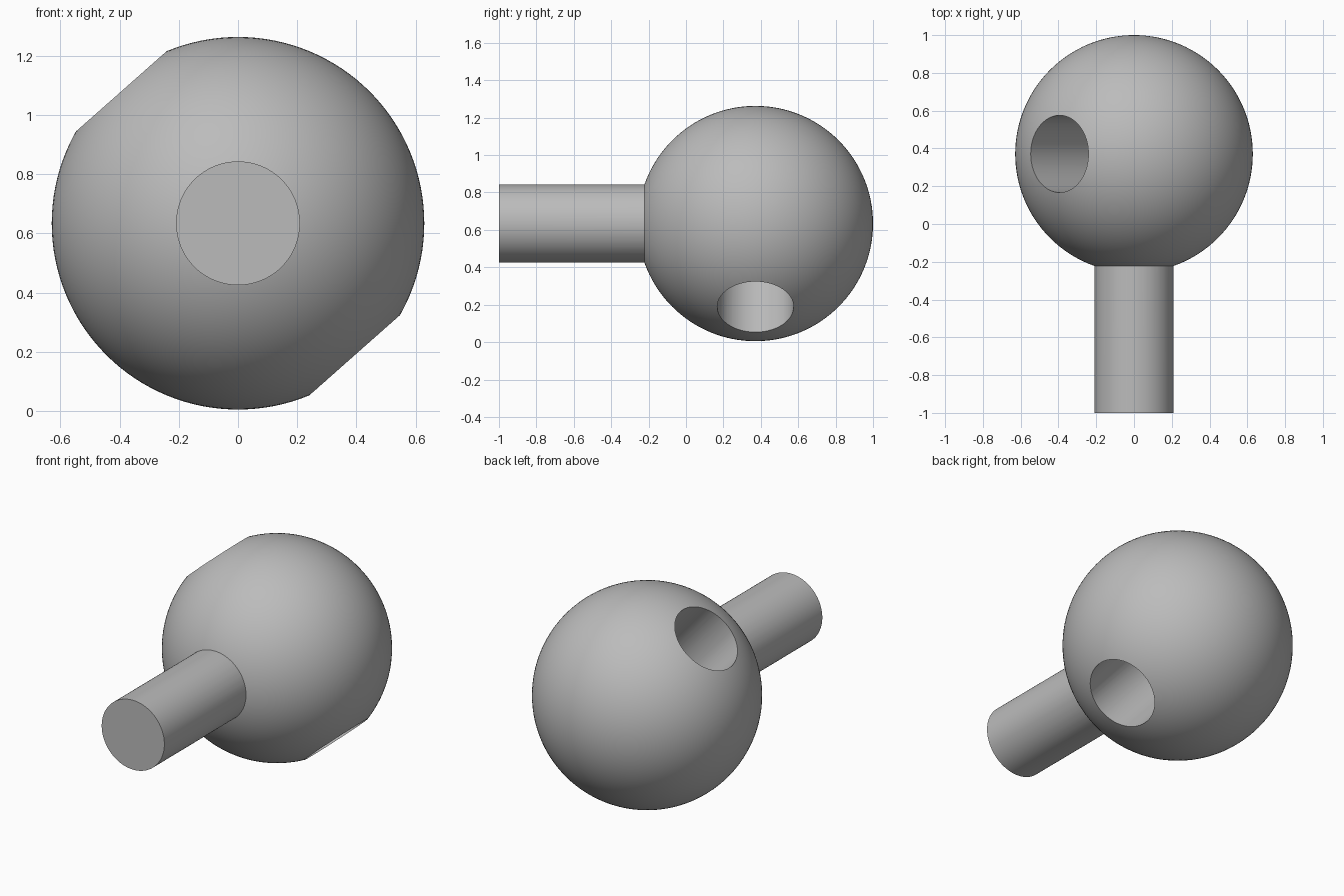
import bpy, math

if "Cube" in bpy.data.objects:
    bpy.data.objects.remove(bpy.data.objects["Cube"])

CENTER = (0, 0.371, 0.634)
BALL_R, ROD_R, HOLE_R = 0.629, 0.209, 0.204

grey = bpy.data.materials.new("grey")
grey.diffuse_color = (0.5, 0.5, 0.5, 1)
grey.use_nodes = True
grey.node_tree.nodes["Principled BSDF"].inputs["Base Color"].default_value = grey.diffuse_color


def finish(obj, name):
    obj.name = name
    obj.data.materials.clear()
    obj.data.materials.append(grey)
    return obj


def cylinder(name, radius, depth, location, rotation):
    bpy.ops.mesh.primitive_cylinder_add(vertices=96, radius=radius, depth=depth,
                                        location=location, rotation=rotation)
    return finish(bpy.context.object, name)


def boolean(target, tool, operation):
    mod = target.modifiers.new(operation.lower(), 'BOOLEAN')
    mod.operation, mod.object, mod.solver = operation, tool, 'EXACT'
    bpy.context.view_layer.objects.active = target
    bpy.ops.object.modifier_apply(modifier=mod.name)
    bpy.data.objects.remove(tool)


# Ball, poles along the rod axis
bpy.ops.mesh.primitive_uv_sphere_add(segments=128, ring_count=64, radius=BALL_R,
                                     location=CENTER, rotation=(math.pi / 2, 0, 0))
ball = finish(bpy.context.object, "ball_with_rod")

# Rod reaching forward, joined to the ball
rod_back = -0.1
rod = cylinder("rod", ROD_R, rod_back + 1, (0, (rod_back - 1) / 2, CENTER[2]),
               (math.pi / 2, 0, 0))
boolean(ball, rod, 'UNION')

# Slanted through hole, upper left to lower right
drill = cylinder("hole_cutter", HOLE_R, 2, CENTER, (0, math.radians(-41.5), 0))
boolean(ball, drill, 'DIFFERENCE')

# Smooth curved faces, crisp rims
bpy.ops.object.select_all(action='DESELECT')
ball.select_set(True)
bpy.context.view_layer.objects.active = ball
bpy.ops.object.shade_smooth_by_angle(angle=math.radians(30))
